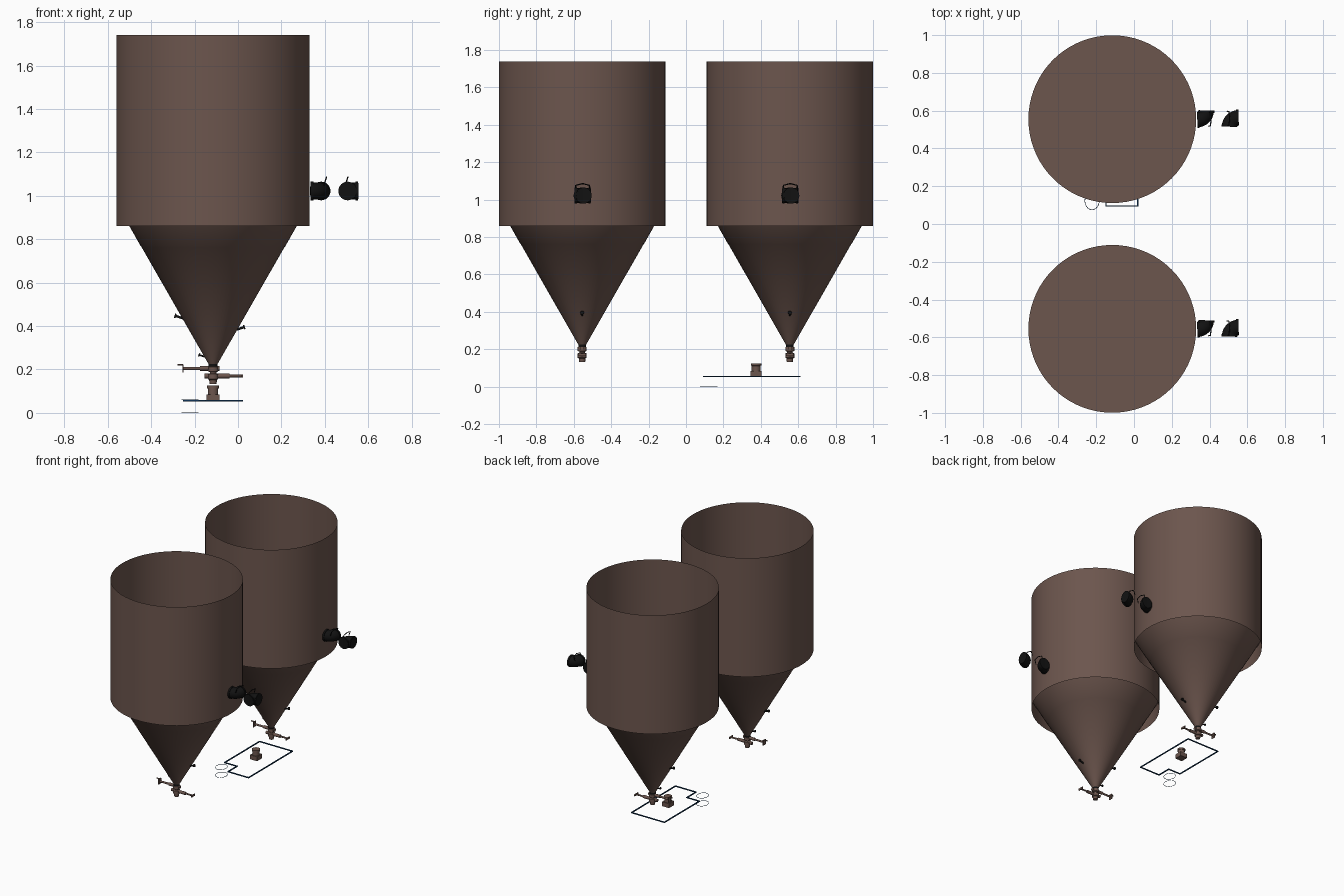
import bpy, bmesh, math
from mathutils import Vector

if "Cube" in bpy.data.objects:
    bpy.data.objects.remove(bpy.data.objects["Cube"])

def material(name, rgb):
    m = bpy.data.materials.new(name)
    m.diffuse_color = (*rgb, 1)
    m.use_nodes = True
    m.node_tree.nodes["Principled BSDF"].inputs["Base Color"].default_value = m.diffuse_color
    return m

BROWN = material("brown_steel", (0.15, 0.092, 0.075))
BLACK = material("black_fitting", (0.006, 0.006, 0.006))
NAVY = material("navy_line", (0.005, 0.035, 0.10))

def finish(ob, mat):
    bpy.ops.object.select_all(action='DESELECT')
    ob.select_set(True)
    bpy.context.view_layer.objects.active = ob
    if ob.type == 'CURVE':
        bpy.ops.object.convert(target='MESH')
        ob = bpy.context.object
    ob.data.materials.clear()
    ob.data.materials.append(mat)
    bpy.ops.object.shade_smooth_by_angle(angle=math.radians(35))
    return ob

def lathe(name, profile, mat, at=(0, 0, 0), axis=(0, 0, 1), n=24, capped=True):
    """Spin (radius, height) pairs around an axis."""
    bm = bmesh.new()
    q = Vector(axis).to_track_quat('Z', 'Y')
    rings = []
    for r, h in profile:
        rings.append([bm.verts.new(Vector(at) + q @ Vector((
            r * math.cos(math.tau * i / n), r * math.sin(math.tau * i / n), h))) for i in range(n)])
    for a, b in zip(rings, rings[1:]):
        for i in range(n):
            bm.faces.new((a[i], a[(i + 1) % n], b[(i + 1) % n], b[i]))
    if capped:
        bm.faces.new(rings[0][::-1])
        bm.faces.new(rings[-1])
    me = bpy.data.meshes.new(name)
    bm.to_mesh(me)
    bm.free()
    ob = bpy.data.objects.new(name, me)
    bpy.context.collection.objects.link(ob)
    return finish(ob, mat)

def rod(name, a, b, r, mat, n=16):
    d = Vector(b) - Vector(a)
    return lathe(name, [(r, 0), (r, d.length)], mat, a, d, n)

def box(name, centre, size, mat):
    bpy.ops.mesh.primitive_cube_add(size=1, location=centre)
    ob = bpy.context.object
    ob.name = name
    ob.scale = size
    bpy.ops.object.transform_apply(location=False, rotation=False, scale=True)
    ob.data.materials.append(mat)

def tube(name, pts, r, mat, cyclic=False, res=2):
    cu = bpy.data.curves.new(name, 'CURVE')
    cu.dimensions = '3D'
    cu.bevel_depth, cu.bevel_resolution, cu.use_fill_caps = r, res, True
    s = cu.splines.new('POLY')
    s.points.add(len(pts) - 1)
    for p, co in zip(s.points, pts):
        p.co = (*co, 1)
    s.use_cyclic_u = cyclic
    ob = bpy.data.objects.new(name, cu)
    bpy.context.collection.objects.link(ob)
    finish(ob, mat)

def elbow(name, cx, cy, sign):
    """Quarter bend about the corner (cx, cy), with end collars and a wire handle."""
    R, z = 0.048, 1.022
    pts = [(cx + sign * R * math.sin(t), cy - sign * R * math.cos(t), z)
           for t in [math.pi / 2 * i / 12 for i in range(13)]]
    tube(name, pts, 0.04, BLACK, res=6)
    lathe(name + "_collar_x", [(0.043, 0), (0.043, 0.012)], BLACK, pts[0], (sign, 0, 0))
    lathe(name + "_collar_y", [(0.043, 0), (0.043, 0.012)], BLACK, pts[-1], (0, -sign, 0))
    hx = cx + sign * 0.06
    tube(name + "_handle", [(hx, cy - sign * 0.082, z + 0.025), (hx + 0.01, cy - sign * 0.080, z + 0.055),
                            (hx + 0.013, cy - sign * 0.045, z + 0.064),
                            (hx + 0.01, cy - sign * 0.008, z + 0.055), (hx, cy - sign * 0.005, z + 0.025)],
         0.003, BLACK)

X = -0.115
for tag, y in (("front", -0.555), ("back", 0.555)):
    # open cylinder with a skirt hanging below the cone joint, and inner floor
    lathe(tag + "_tank_wall", [(0.445, 0.86), (0.445, 1.74)], BROWN, (X, y, 0), n=72, capped=False)
    lathe(tag + "_tank_floor", [(0.444, 0.965), (0.444, 0.967)], BROWN, (X, y, 0), n=72)
    lathe(tag + "_tank_cone", [(0.018, 0.22), (0.330, 0.765), (0.332, 0.766), (0.444, 0.964)],
          BROWN, (X, y, 0), n=72, capped=False)

    # outlet pipe with flanges and valve bodies
    lathe(tag + "_outlet_collar", [(0.021, 0.213), (0.021, 0.227)], BLACK, (X, y, 0))
    lathe(tag + "_outlet_pipe", [(0.016, 0.132), (0.018, 0.152), (0.024, 0.155), (0.024, 0.178), (0.015, 0.182),
                                 (0.015, 0.188), (0.024, 0.191), (0.024, 0.212), (0.016, 0.215)],
          BROWN, (X, y, 0))
    rod(tag + "_upper_valve_stem", (X, y, 0.205), (X - 0.135, y, 0.205), 0.007, BROWN)
    rod(tag + "_upper_valve_body", (X + 0.03, y, 0.205), (X - 0.06, y, 0.205), 0.011, BROWN)
    box(tag + "_upper_valve_lever", (X - 0.138, y, 0.205), (0.006, 0.03, 0.038), BROWN)
    rod(tag + "_upper_valve_grip", (X - 0.138, y, 0.222), (X - 0.163, y, 0.222), 0.004, BROWN)
    rod(tag + "_lower_valve_body", (X - 0.04, y, 0.17), (X + 0.075, y, 0.17), 0.011, BROWN)
    rod(tag + "_lower_valve_stem", (X + 0.07, y, 0.17), (X + 0.135, y, 0.17), 0.006, BROWN)
    box(tag + "_lower_valve_lever", (X + 0.134, y, 0.17), (0.006, 0.042, 0.014), BROWN)

    # small black probes in the cone
    for i, (s, z, r, rad) in enumerate(((-1, 0.435, 0.135, 0.007), (1, 0.383, 0.105, 0.007), (-1, 0.255, 0.025, 0.005))):
        a = Vector((X + s * r, y, z))
        end = a + Vector((s * 0.036, 0, 0.011))
        rod(f"{tag}_probe_{i}", a, end, rad * 0.8, BLACK)
        rod(f"{tag}_probe_cap_{i}", end, end + Vector((s * 0.006, 0, 0.002)), rad * 1.5, BLACK)

    # pair of pipe elbows at the tank side
    elbow(tag + "_inner_elbow", 0.335, y + 0.045, 1)
    elbow(tag + "_outer_elbow", 0.553, y - 0.04, -1)

# notched floor outline made of thin strips
path = [(0.02, 0.61), (0.02, 0.095), (-0.148, 0.095), (-0.148, 0.2), (-0.25, 0.2), (-0.25, 0.61)]
for i, (a, b) in enumerate(zip(path, path[1:] + path[:1])):
    box(f"floor_outline_{i}", ((a[0] + b[0]) / 2, (a[1] + b[1]) / 2, 0.055),
        (abs(a[0] - b[0]) + 0.007, abs(a[1] - b[1]) + 0.007, 0.007), NAVY)

# thin wire loops beside the notch
for name, z in (("lower_wire_loop", 0.0015), ("upper_wire_loop", 0.06)):
    tube(name, [(-0.222 + 0.038 * math.cos(math.tau * i / 32), 0.122 + 0.046 * math.sin(math.tau * i / 32), z)
                for i in range(32)], 0.0015, NAVY, cyclic=True, res=1)

# pump: square base with round body
box("pump_base", (X, 0.375, 0.069), (0.058, 0.058, 0.032), BROWN)
lathe("pump_body", [(0.024, 0.08), (0.024, 0.112), (0.028, 0.113), (0.028, 0.125)], BROWN, (X, 0.375, 0))
